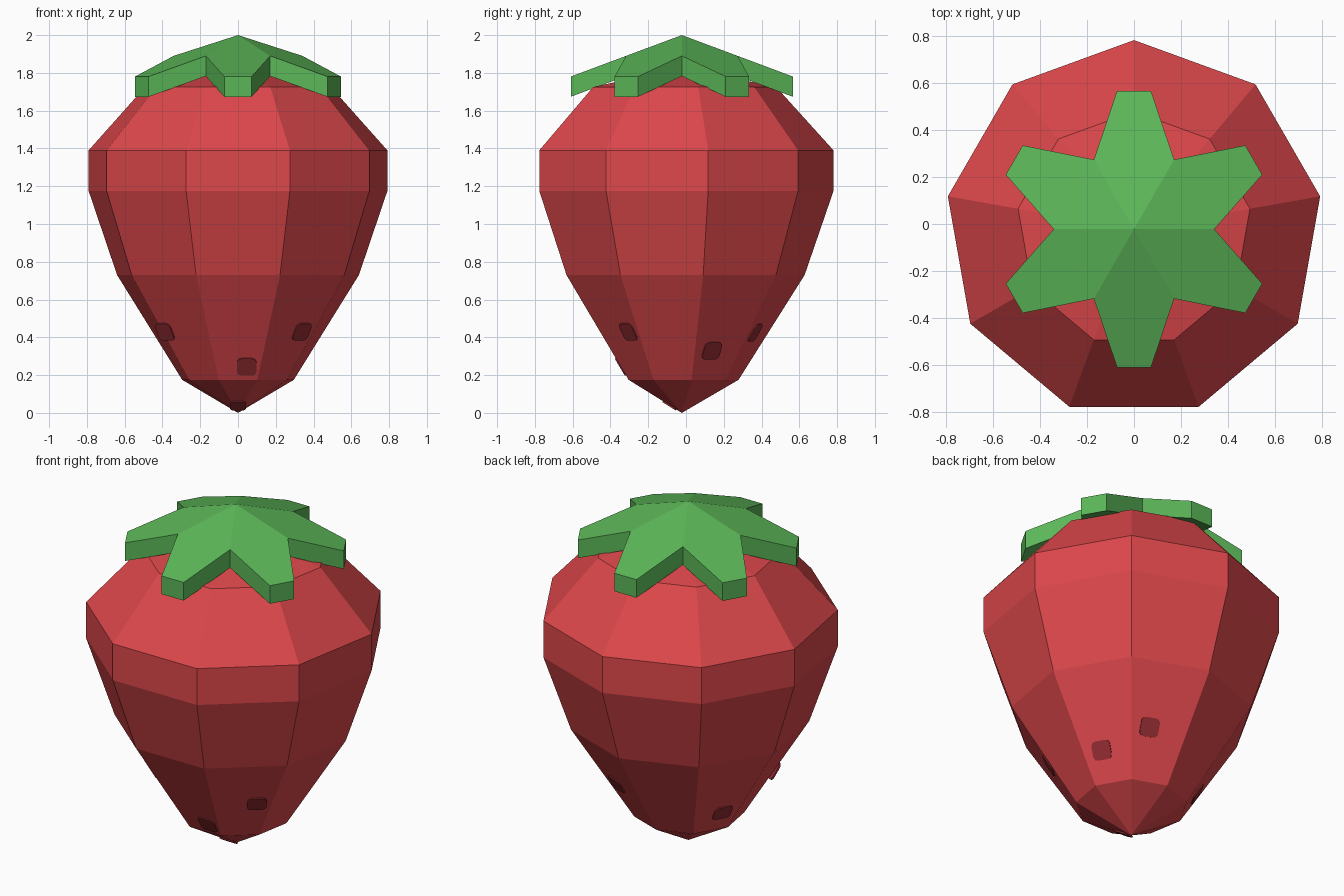
import bpy
import math
from mathutils import Vector

if "Cube" in bpy.data.objects:
    bpy.data.objects.remove(bpy.data.objects["Cube"])

CY = -0.022          # axis of the fruit in y
SIDES = 9
COS = math.cos(math.pi / SIDES)


def material(name, rgb):
    m = bpy.data.materials.new(name)
    m.diffuse_color = (*rgb, 1)
    m.use_nodes = True
    m.node_tree.nodes["Principled BSDF"].inputs["Base Color"].default_value = m.diffuse_color
    return m


RED = material("berry red", (0.72, 0.063, 0.07))
GREEN = material("leaf green", (0.105, 0.47, 0.098))
DARK = material("seed dark red", (0.30, 0.026, 0.032))


def make(name, verts, faces, mat):
    me = bpy.data.meshes.new(name)
    me.from_pydata(verts, [], faces)
    me.materials.append(mat)
    ob = bpy.data.objects.new(name, me)
    bpy.context.collection.objects.link(ob)
    return ob


def polar(r, deg, z):
    a = math.radians(deg)
    return Vector((r * math.cos(a), CY + r * math.sin(a), z))


# Fruit body: nine-sided lathe, rings as (radius, height) between two tips
RINGS = [(0.30, 0.175), (0.65, 0.73), (0.803, 1.175), (0.803, 1.39), (0.50, 1.725)]
TIP, TOP = 0.0, 1.83
verts = [polar(r, 90 + i * 360 / SIDES, z) for r, z in RINGS for i in range(SIDES)]
verts += [polar(0, 0, TIP), polar(0, 0, TOP)]
faces = []
for i in range(SIDES):
    j = (i + 1) % SIDES
    for k in range(len(RINGS) - 1):
        a, b = k * SIDES, (k + 1) * SIDES
        faces.append((a + i, a + j, b + j, b + i))
    last = (len(RINGS) - 1) * SIDES
    faces.append((len(verts) - 2, j, i))
    faces.append((last + i, last + j, len(verts) - 1))
make("fruit_body", verts, faces, RED)

# Leaf crown: six-petal star on a shallow six-sided pyramid, with thickness
THICK, SLOPE = 0.107, 0.373
verts = [polar(0, 0, 2.0), polar(0, 0, 2.0 - THICK)]
rim = []
half = math.degrees(math.atan2(0.072, 0.588))
for p in range(6):
    c = 30 + 60 * p
    rim += [polar(0.341, c - 30, 2 - SLOPE * 0.295),
            polar(0.592, c - half, 2 - SLOPE * 0.588),
            polar(0.592, c + half, 2 - SLOPE * 0.588)]
n = len(rim)
verts += rim + [v - Vector((0, 0, THICK)) for v in rim]
faces = []
for p in range(6):
    ids = [(3 * p + q) % n for q in range(4)]
    faces.append([0] + [2 + i for i in ids])
    faces.append([1] + [2 + n + i for i in reversed(ids)])
for i in range(n):
    j = (i + 1) % n
    faces.append((2 + i, 2 + n + i, 2 + n + j, 2 + j))
make("leaf_crown", verts, faces, GREEN)


# Seeds: thin rounded plates lying on the body facets
def seed(name, azimuth, z, size=0.104):
    low, high = ((0, TIP), RINGS[0]) if z < RINGS[0][1] else (RINGS[0], RINGS[1])
    t = (z - low[1]) / (high[1] - low[1])
    dist = (low[0] + t * (high[0] - low[0])) * COS
    facet = 30 + 40 * round((azimuth - 30) / 40)
    f = math.radians(facet)
    out = Vector((math.cos(f), math.sin(f), 0))
    side = Vector((-math.sin(f), math.cos(f), 0))
    up = (out * (high[0] - low[0]) * COS + Vector((0, 0, high[1] - low[1]))).normalized()
    normal = side.cross(up)
    centre = Vector((0, CY, z)) + out * dist + side * dist * math.tan(math.radians(azimuth - facet))
    outline = []
    h, r = size / 2, size * 0.24
    for q, (sx, sy) in enumerate(((1, 1), (-1, 1), (-1, -1), (1, -1))):
        for s in range(4):
            a = math.radians(90 * q + 30 * s)
            outline.append(side * (sx * (h - r) + r * math.cos(a)) + up * (sy * (h - r) + r * math.sin(a)))
    m = len(outline)
    vs = [centre + o + normal * 0.006 for o in outline] + [centre + o - normal * 0.003 for o in outline]
    fs = [list(range(m)), list(range(2 * m - 1, m - 1, -1))]
    fs += [(i, i + m, (i + 1) % m + m, (i + 1) % m) for i in range(m)]
    make(name, vs, fs, DARK)


SEEDS = [(278, 0.245), (320, 0.43), (25, 0.33), (63, 0.425), (155, 0.31), (212, 0.43)]
for k, (az, z) in enumerate(SEEDS):
    seed(f"seed_{k + 1}", az, z)
seed("seed_tip", 270, 0.04, 0.085)
